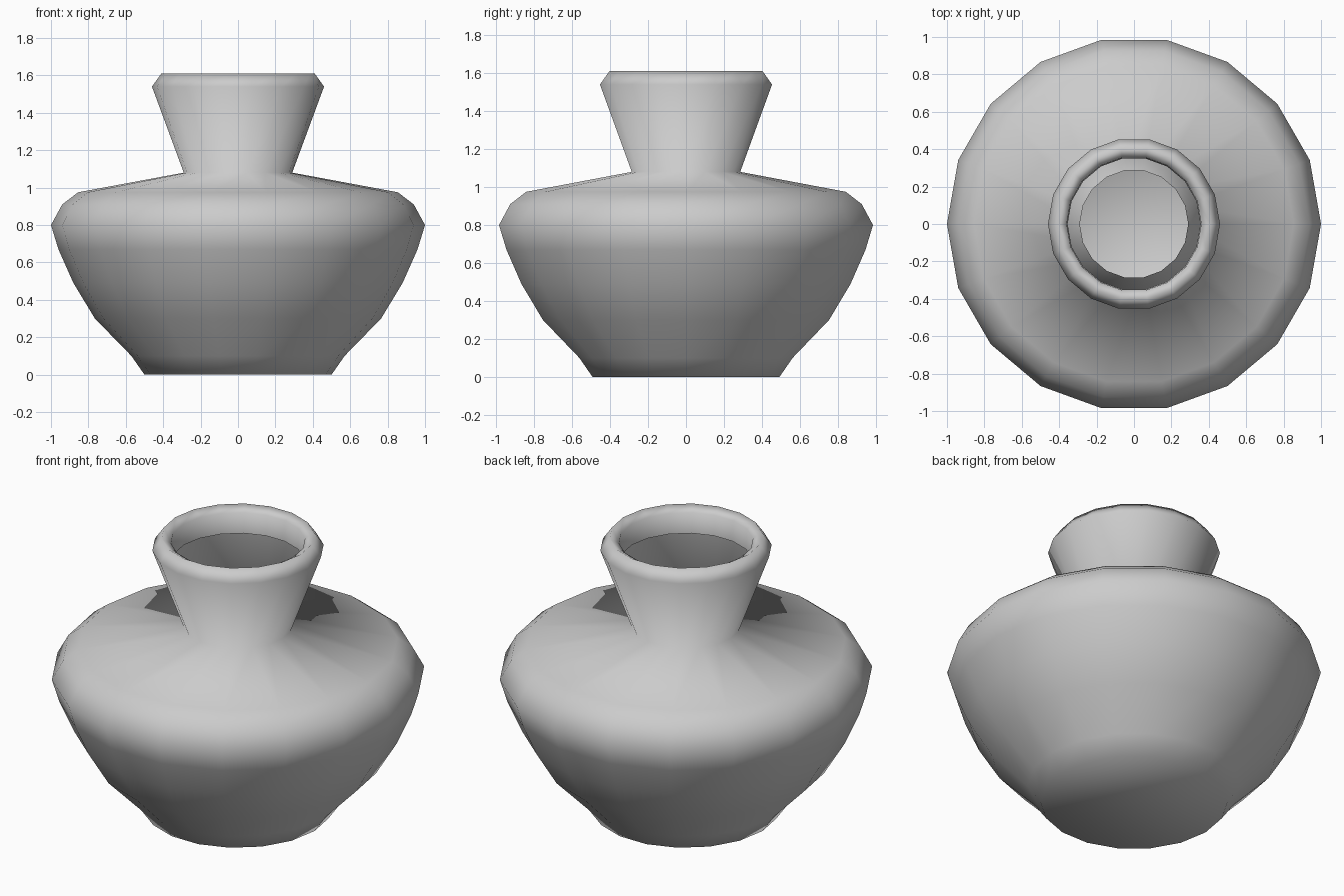
import bpy, bmesh, math

old = bpy.data.objects.get("Cube")
if old:
    bpy.data.objects.remove(old, do_unlink=True)

SIDES = 18

# One grey clay colour
clay = bpy.data.materials.new("grey clay")
clay.use_nodes = True
grey = (0.6, 0.6, 0.6, 1.0)
clay.diffuse_color = grey
clay.node_tree.nodes["Principled BSDF"].inputs["Base Color"].default_value = grey

# Profile as (radius, height): foot, belly, shoulder, neck, folded lip
profile = [
    (0.50, 0.0), (0.57, 0.10), (0.765, 0.30), (0.88, 0.49), (0.96, 0.67),
    (1.0, 0.80), (0.94, 0.91), (0.855, 0.975),
    (0.29, 1.08), (0.46, 1.54), (0.41, 1.61),
    (0.36, 1.58), (0.355, 1.46),
]

# Vase body: stacked rings joined by quads, closed at the foot
bm = bmesh.new()
rings = []
for radius, height in profile:
    angles = [math.tau * i / SIDES for i in range(SIDES)]
    rings.append([bm.verts.new((radius * math.cos(a), radius * math.sin(a), height))
                  for a in angles])
for low, high in zip(rings, rings[1:]):
    for i in range(SIDES):
        j = (i + 1) % SIDES
        bm.faces.new((low[i], low[j], high[j], high[i]))
bm.faces.new(rings[0][::-1])
for face in bm.faces:
    face.smooth = True

mesh = bpy.data.meshes.new("vase")
bm.to_mesh(mesh)
bm.free()
mesh.materials.append(clay)
vase = bpy.data.objects.new("vase", mesh)
bpy.context.collection.objects.link(vase)
